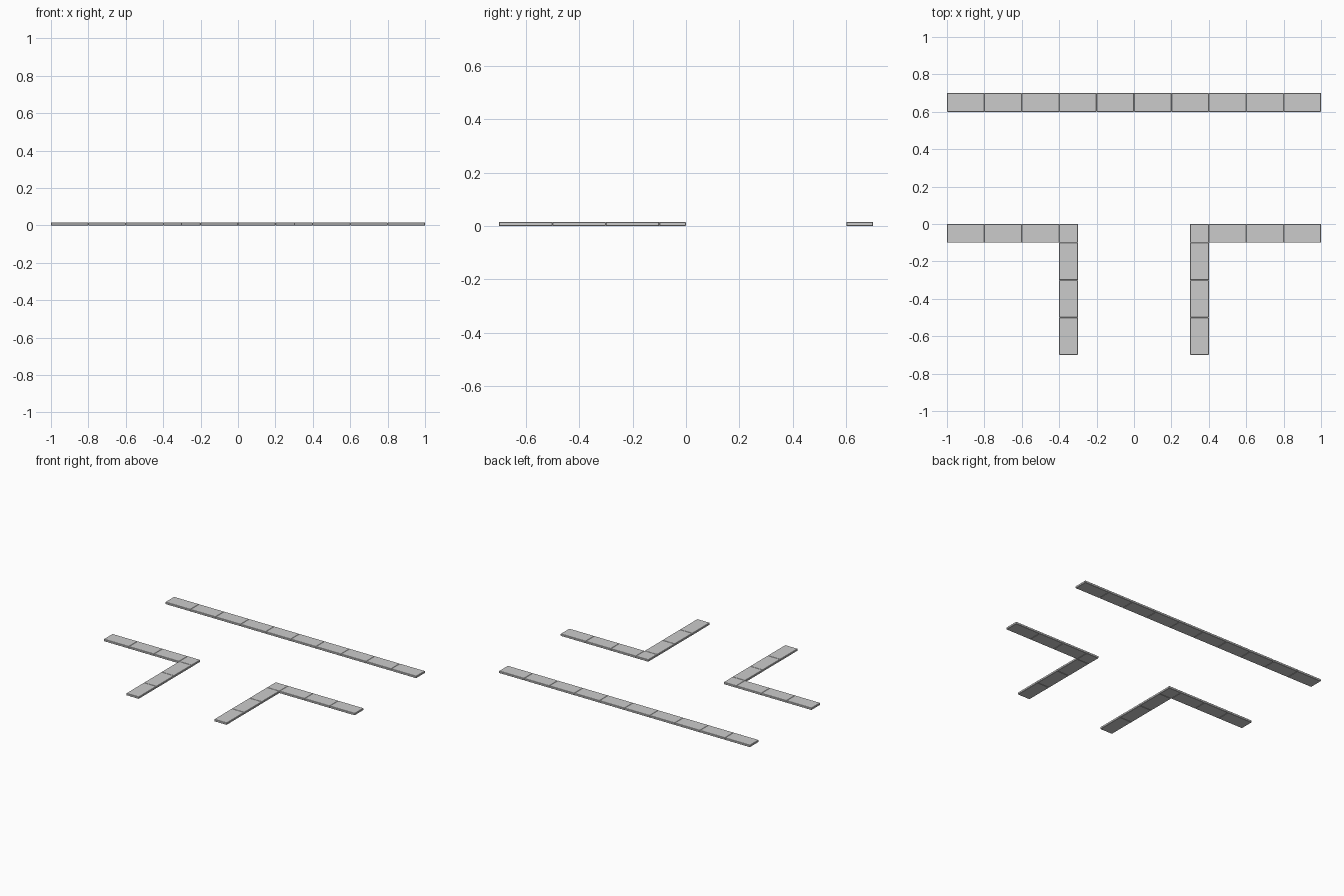
import bpy, bmesh

if "Cube" in bpy.data.objects:
    bpy.data.objects.remove(bpy.data.objects["Cube"])

HEIGHT = 0.015
BEVEL = 0.002


def kerb(name, blocks):
    """Row of slightly chamfered blocks, each given as x0, x1, y0, y1."""
    bm = bmesh.new()
    for x0, x1, y0, y1 in blocks:
        verts = bmesh.ops.create_cube(bm, size=1)["verts"]
        bmesh.ops.scale(bm, vec=(x1 - x0, y1 - y0, HEIGHT), verts=verts)
        bmesh.ops.translate(bm, vec=((x0 + x1) / 2, (y0 + y1) / 2, HEIGHT / 2), verts=verts)
    bmesh.ops.bevel(bm, geom=bm.edges[:], offset=BEVEL, segments=1,
                    affect='EDGES', profile=0.5)
    mesh = bpy.data.meshes.new(name)
    bm.to_mesh(mesh)
    bm.free()
    obj = bpy.data.objects.new(name, mesh)
    bpy.context.collection.objects.link(obj)
    return obj


# Straight kerb along the back
kerb("straight_kerb", [(-1 + 0.2 * i, -0.8 + 0.2 * i, 0.6, 0.7) for i in range(10)])

# Two L-shaped kerbs at the junction, mirrored left and right
for side, label in ((-1, "left"), (1, "right")):
    arm = [(0.4 + 0.2 * i, 0.6 + 0.2 * i, -0.1, 0.0) for i in range(3)]
    corner = [(0.3, 0.4, -0.1, 0.0)]
    leg = [(0.3, 0.4, -0.3 - 0.2 * i, -0.1 - 0.2 * i) for i in range(3)]
    blocks = [(min(side * a, side * b), max(side * a, side * b), c, d)
              for a, b, c, d in arm + corner + leg]
    kerb(label + "_corner_kerb", blocks)
